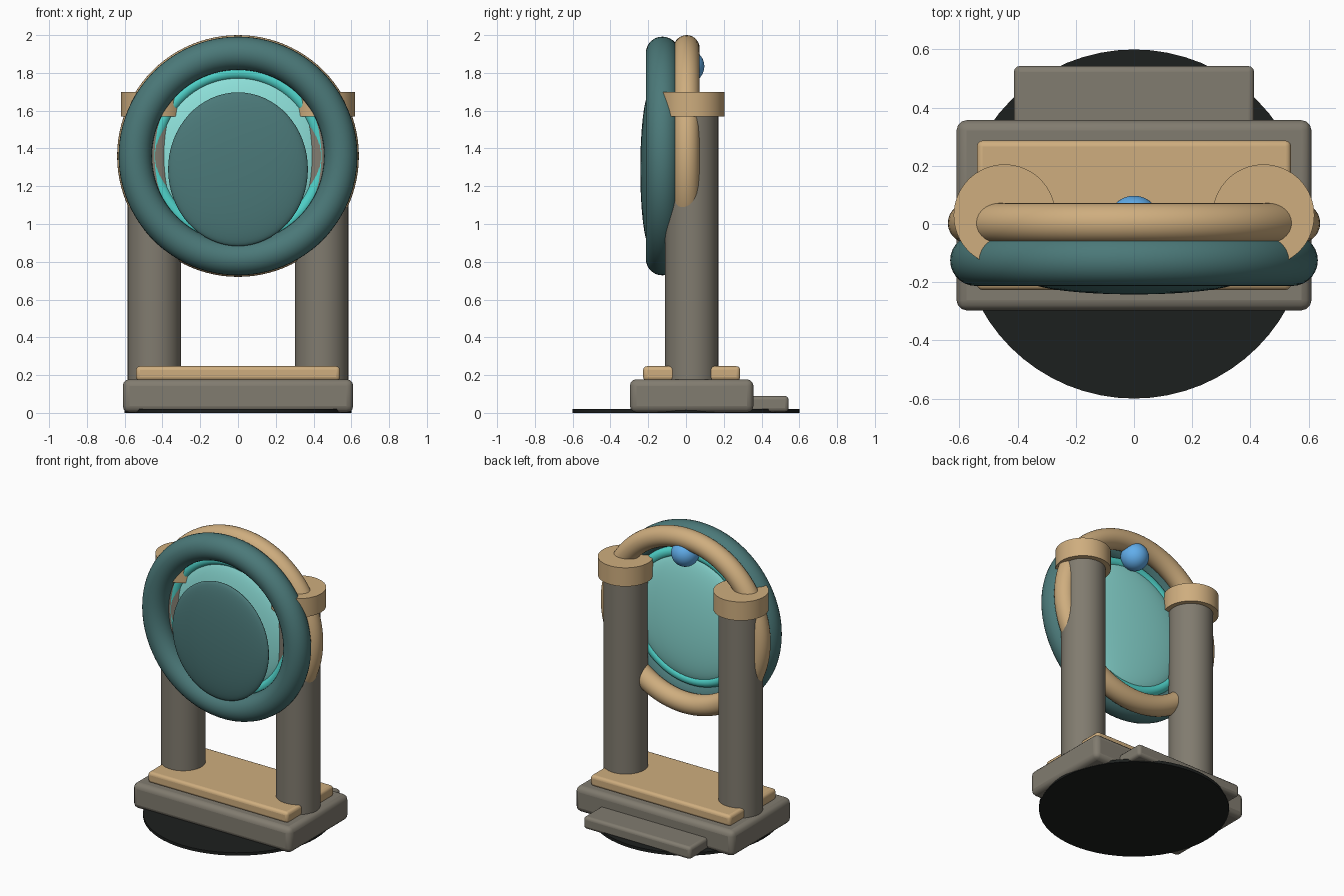
import bpy
from math import pi, radians

if "Cube" in bpy.data.objects:
    bpy.data.objects.remove(bpy.data.objects["Cube"])


def material(name, rgb):
    m = bpy.data.materials.new(name)
    m.diffuse_color = (*rgb, 1)
    m.use_nodes = True
    m.node_tree.nodes["Principled BSDF"].inputs["Base Color"].default_value = m.diffuse_color
    return m


STONE = material("stone", (0.22, 0.20, 0.16))
TAN = material("tan", (0.62, 0.42, 0.21))
TEAL = material("teal", (0.07, 0.19, 0.19))
BRIGHT = material("turquoise", (0.08, 0.66, 0.60))
PALE = material("pale_glass", (0.27, 0.75, 0.70))
BLUE = material("blue", (0.12, 0.42, 0.83))
DARK = material("dark", (0.012, 0.014, 0.013))


def finish(name, mat):
    ob = bpy.context.object
    ob.name = name
    ob.data.materials.append(mat)
    bpy.ops.object.transform_apply(location=False, rotation=True, scale=True)
    bpy.ops.object.shade_smooth_by_angle(angle=radians(40))
    return ob


def block(name, x, y, z, bevel, mat):
    """Rounded box from (min, max) ranges."""
    rng = (x, y, z)
    bpy.ops.mesh.primitive_cube_add(size=1, location=[(a + b) / 2 for a, b in rng])
    bpy.context.object.scale = [b - a for a, b in rng]
    ob = finish(name, mat)
    mod = ob.modifiers.new("rounded_edges", "BEVEL")
    mod.width = bevel
    mod.segments = 3
    return ob


def cylinder(name, x, y, radius, z0, z1, mat):
    bpy.ops.mesh.primitive_cylinder_add(vertices=64, radius=radius, depth=z1 - z0,
                                        location=(x, y, (z0 + z1) / 2))
    return finish(name, mat)


def ring(name, y, z, major, minor, mat):
    """Upright ring facing the front."""
    bpy.ops.mesh.primitive_torus_add(major_segments=96, minor_segments=28,
                                     major_radius=major, minor_radius=minor,
                                     location=(0, y, z), rotation=(pi / 2, 0, 0))
    return finish(name, mat)


def ellipsoid(name, loc, radii, mat):
    """Sphere with its poles along y, squashed to the given radii."""
    bpy.ops.mesh.primitive_uv_sphere_add(segments=64, ring_count=32, radius=1,
                                         location=loc, rotation=(pi / 2, 0, 0))
    bpy.context.object.scale = (radii[0], radii[2], radii[1])
    return finish(name, mat)


# Ground disc and stepped base
cylinder("ground_disc", 0, 0, 0.60, 0.0, 0.02, DARK)
block("base", (-0.61, 0.61), (-0.297, 0.357), (0.002, 0.178), 0.035, STONE)
block("back_step", (-0.413, 0.413), (0.22, 0.543), (0.005, 0.09), 0.02, STONE)
block("base_plate", (-0.54, 0.54), (-0.227, 0.287), (0.17, 0.247), 0.02, TAN)

# Pillars with caps
for side, s in (("left", -1), ("right", 1)):
    cylinder(side + "_pillar", s * 0.443, 0.03, 0.141, 0.15, 1.60, STONE)
    cylinder(side + "_cap", s * 0.445, 0.03, 0.175, 1.57, 1.70, TAN)

# Concentric rings
CZ = 1.36
ring("rear_ring", 0.003, CZ, 0.571, 0.069, TAN)
ring("front_ring", -0.125, CZ, 0.544, 0.088, TEAL)
ring("inner_ring", -0.075, CZ, 0.441, 0.036, BRIGHT)

# Glass lens, front shield and jewel
ellipsoid("lens", (0, -0.07, CZ), (0.44, 0.07, 0.44), PALE)
ellipsoid("front_shield", (0, -0.19, 1.29), (0.37, 0.052, 0.407), TEAL)
ellipsoid("jewel", (0, 0.007, 1.835), (0.09, 0.09, 0.09), BLUE)
